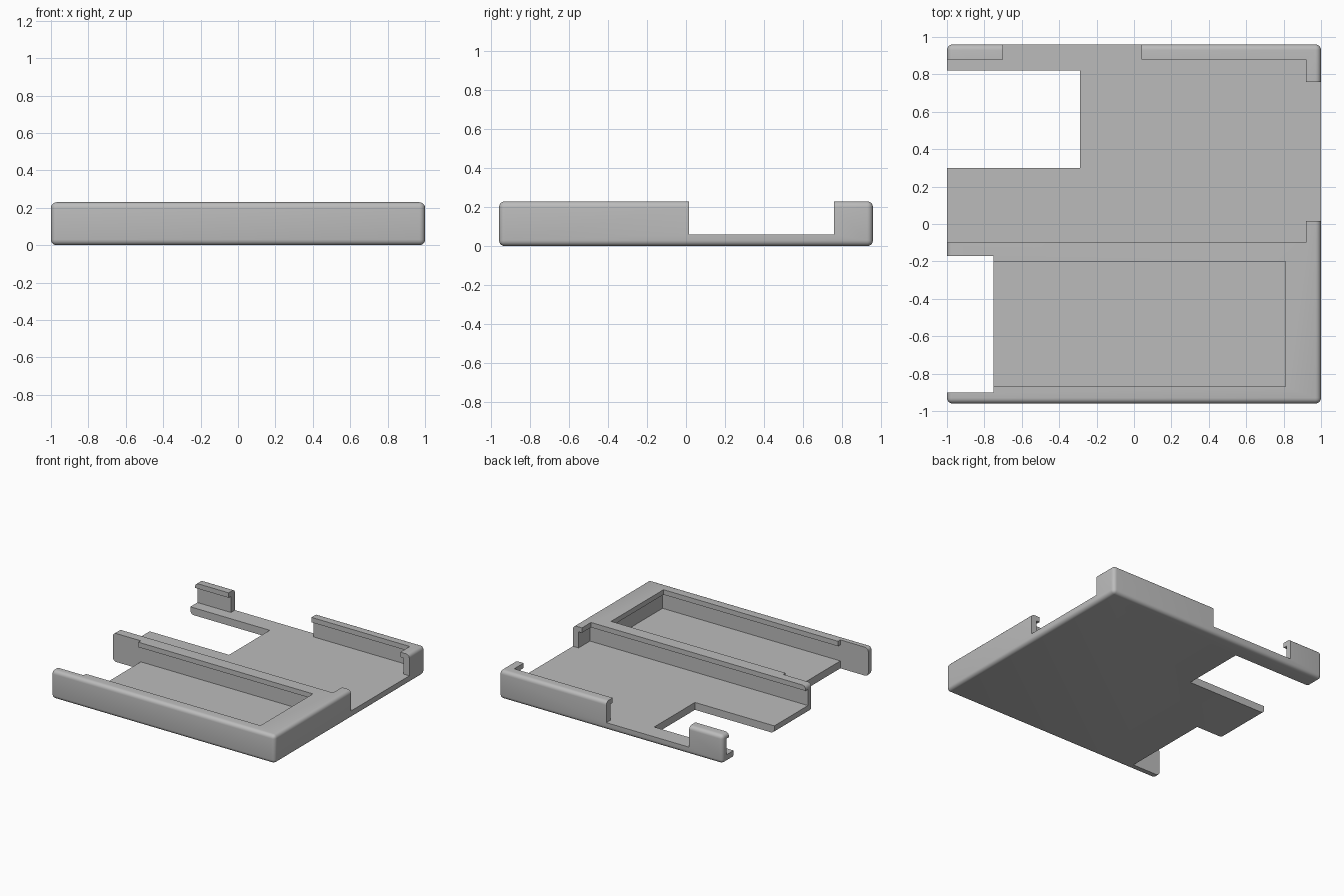
import bpy
import math

if "Cube" in bpy.data.objects:
    bpy.data.objects.remove(bpy.data.objects["Cube"], do_unlink=True)

# One plain grey plastic
grey = bpy.data.materials.new("grey_plastic")
grey.use_nodes = True
grey.diffuse_color = (0.5, 0.5, 0.5, 1)
grey.node_tree.nodes["Principled BSDF"].inputs["Base Color"].default_value = (0.5, 0.5, 0.5, 1)

WIDTH, DEPTH, HEIGHT = 2.0, 1.92, 0.23
FLOOR = 0.06        # top of the floor plate
LIP = 0.19          # underside of the retaining lips
UNDERCUT = 0.03     # how far the lips overhang
ABOVE, BELOW, OUT = 0.4, -0.2, 1.2   # limits beyond the body for clean cuts


def box(name, x, y, z):
    """Axis-aligned box from three (min, max) ranges."""
    bpy.ops.mesh.primitive_cube_add(
        size=1, location=[(a + b) / 2 for a, b in (x, y, z)])
    ob = bpy.context.object
    ob.name = name
    ob.scale = [b - a for a, b in (x, y, z)]
    bpy.ops.object.transform_apply(location=True, rotation=False, scale=True)
    ob.data.materials.append(grey)
    return ob


def apply(ob, mod):
    bpy.context.view_layer.objects.active = ob
    bpy.ops.object.modifier_apply(modifier=mod.name)


def cut(ob, x, y, z):
    """Subtract a box from the object."""
    cutter = box("cutter", x, y, z)
    cutter.hide_render = True
    mod = ob.modifiers.new("cut", "BOOLEAN")
    mod.operation = "DIFFERENCE"
    mod.solver = "EXACT"
    mod.object = cutter
    apply(ob, mod)
    bpy.data.objects.remove(cutter, do_unlink=True)


def lipped_pocket(ob, x, y):
    """Open-topped pocket whose walls are undercut below a thin lip."""
    cut(ob, x, y, (FLOOR, ABOVE))
    cut(ob, (x[0], x[1] + UNDERCUT), (y[0] - UNDERCUT, y[1] + UNDERCUT), (FLOOR, LIP))


# Rounded outer body
tray = box("device_tray", (-WIDTH / 2, WIDTH / 2), (-DEPTH / 2, DEPTH / 2), (0, HEIGHT))
bevel = tray.modifiers.new("rounding", "BEVEL")
bevel.width = 0.03
bevel.segments = 5
apply(tray, bevel)

# Rear bay, open at the right end, and front bay
lipped_pocket(tray, (-OUT, 0.92), (-0.10, 0.88))
lipped_pocket(tray, (-0.80, 0.81), (-0.87, -0.20))

# Notches right through the floor
cut(tray, (-OUT, -0.75), (-0.90, -0.17), (BELOW, ABOVE))
cut(tray, (-OUT, -0.29), (0.30, 0.82), (BELOW, ABOVE))

# Gaps in the back wall and in the left wall
cut(tray, (-0.70, 0.04), (0.80, OUT), (FLOOR, ABOVE))
cut(tray, (0.85, OUT), (0.015, 0.76), (FLOOR, ABOVE))

# Smooth rounding, sharp cut edges
bpy.ops.object.select_all(action="DESELECT")
tray.select_set(True)
bpy.context.view_layer.objects.active = tray
bpy.ops.object.shade_smooth_by_angle(angle=math.radians(30))
